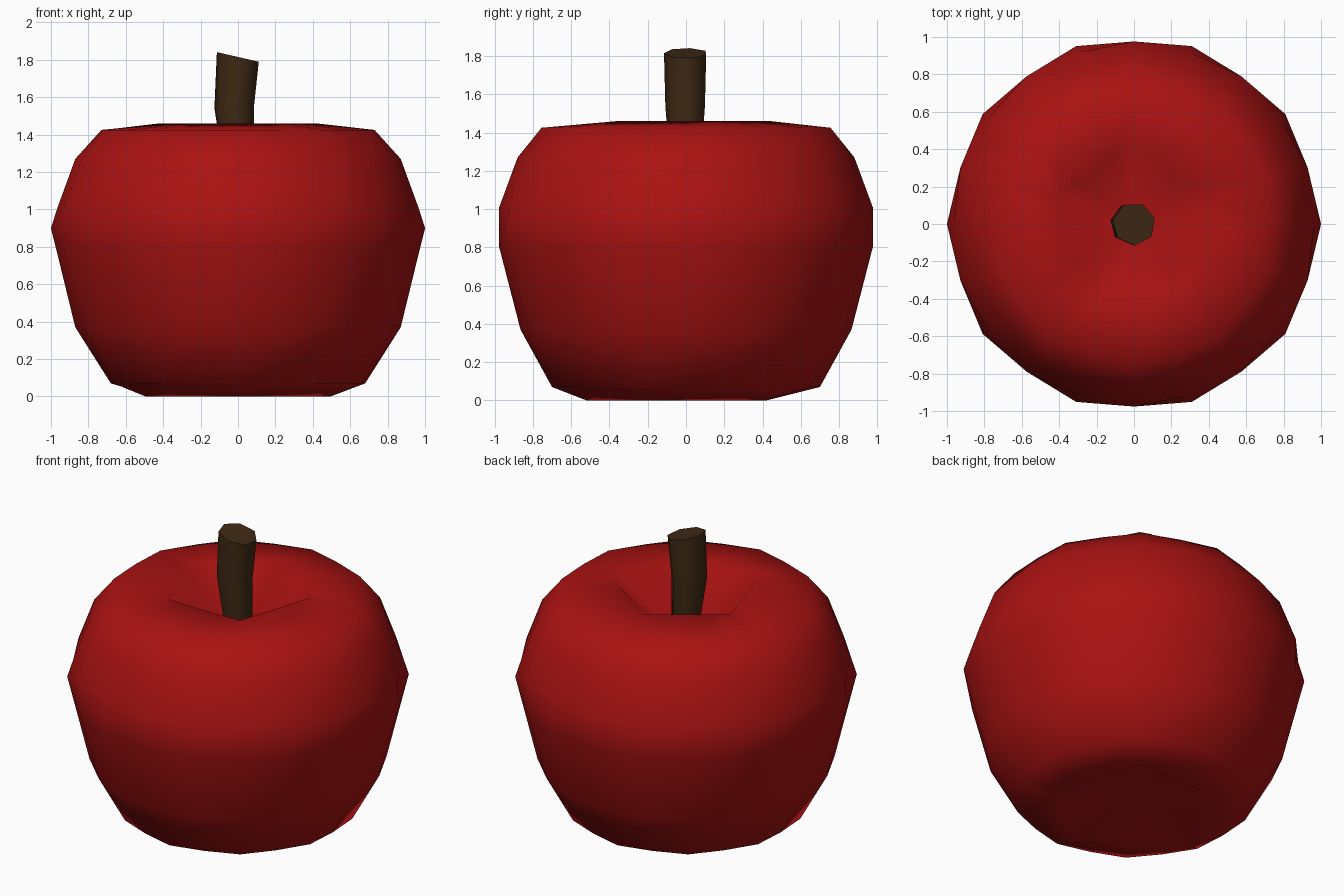
import bpy, bmesh, math

if "Cube" in bpy.data.objects:
    bpy.data.objects.remove(bpy.data.objects["Cube"])

SEG = 20


def material(name, rgb):
    m = bpy.data.materials.new(name)
    m.diffuse_color = (*rgb, 1)
    m.use_nodes = True
    m.node_tree.nodes["Principled BSDF"].inputs["Base Color"].default_value = m.diffuse_color
    return m


def skin(name, rings, mat, tip_top=None, tip_bottom=None):
    """Bridge rings of points (bottom to top); close ends with a tip or a cap."""
    bm = bmesh.new()
    rows = [[bm.verts.new(p) for p in ring] for ring in rings]
    n = len(rows[0])
    for a, b in zip(rows, rows[1:]):
        for i in range(n):
            j = (i + 1) % n
            bm.faces.new((a[i], a[j], b[j], b[i]))
    for row, tip in ((rows[0], tip_bottom), (rows[-1], tip_top)):
        if tip is None:
            bm.faces.new(row)
        else:
            t = bm.verts.new((0, 0, tip))
            for i in range(n):
                bm.faces.new((row[i], row[(i + 1) % n], t))
    bmesh.ops.recalc_face_normals(bm, faces=bm.faces)
    me = bpy.data.meshes.new(name)
    bm.to_mesh(me)
    bm.free()
    me.materials.append(mat)
    ob = bpy.data.objects.new(name, me)
    bpy.context.collection.objects.link(ob)
    bpy.context.view_layer.objects.active = ob
    ob.select_set(True)
    return ob


def fruit_ring(z, r_even, r_odd, pent=None):
    """20-point ring with alternating radii, or a pentagon with a corner at angle pent."""
    pts = []
    for i in range(SEG):
        a = math.tau * i / SEG
        r = r_odd if i % 2 else r_even
        if pent is not None:
            step = math.tau / 5
            off = (a - math.radians(pent)) % step - step / 2
            r = r_even * math.cos(step / 2) / math.cos(off)
        pts.append((r * math.cos(a), r * math.sin(a), z))
    return pts


red = material("apple red", (0.40, 0.006, 0.006))
brown = material("stem brown", (0.05, 0.022, 0.007))

# Apple body: dimpled at both ends, pentagonal rims
profile = [
    (0.0, 0.52, 0.52, -90),
    (0.07, 0.68, 0.70, None),
    (0.37, 0.87, 0.865, None),
    (0.80, 0.975, 0.976, None),
    (0.90, 1.0, 0.976, None),
    (1.01, 0.965, 0.976, None),
    (1.27, 0.87, 0.88, None),
    (1.425, 0.73, 0.755, None),
    (1.46, 0.44, 0.44, 18),
]
fruit = skin("apple_body", [fruit_ring(*p) for p in profile], red,
             tip_top=1.1, tip_bottom=0.2)
for p in fruit.data.polygons:
    p.use_smooth = True
fruit.select_set(False)

# Stem: seven-sided, slightly bent, with a slanted top (x centre, z, radius, slant)
stem_rings = []
for cx, z, r, slant in ((0.02, 1.05, 0.07, 0), (-0.02, 1.54, 0.108, 0),
                        (0.0, 1.815, 0.115, -0.23)):
    ring = []
    for i in range(7):
        a = math.tau * i / 7 + math.radians(15)
        x = r * math.cos(a)
        ring.append((cx + x, r * math.sin(a), z + slant * x))
    stem_rings.append(ring)
stem = skin("stem", stem_rings, brown)
bpy.ops.object.shade_smooth_by_angle(angle=math.radians(55))
